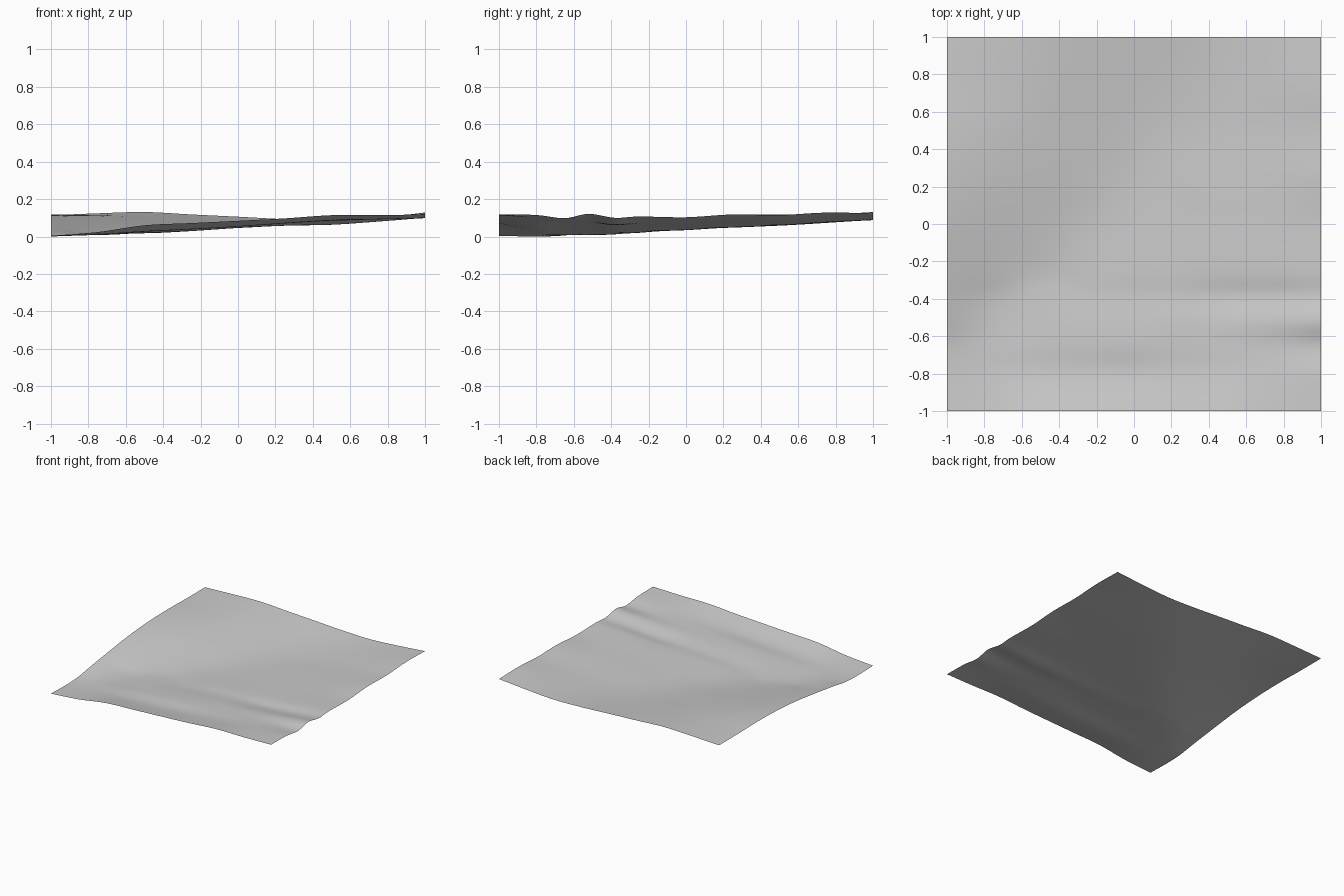
import bpy
import bmesh

# Remove the default cube if present
cube = bpy.data.objects.get("Cube")
if cube:
    bpy.data.objects.remove(cube, do_unlink=True)

STEPS = 6       # subdivisions between neighbouring control points
MM = 0.001      # section heights are given in thousandths

# Cross-sections from front to back: y position, heights from x = -1 to x = 1
SECTIONS = [
    (-1.0, [10, 30, 66, 78, 90, 103, 120, 120, 125]),
    (-.8, [6, 17, 34, 46, 60, 78, 95, 108, 121]),
    (-.65, [12, 15, 34, 50, 66, 78, 90, 98, 104]),
    (-.52, [32, 14, 30, 46, 62, 76, 88, 105, 127]),
    (-.38, [52, 19, 25, 36, 52, 64, 69, 86, 106]),
    (-.25, [69, 38, 26, 36, 55, 68, 80, 98, 113]),
    (0.0, [100, 72, 52, 40, 52, 66, 80, 96, 109]),
    (.25, [118, 100, 80, 60, 54, 66, 80, 98, 124]),
    (.5, [124, 116, 102, 82, 66, 66, 78, 95, 121]),
    (.75, [120, 122, 120, 104, 86, 79, 84, 104, 134]),
    (1.0, [120, 130, 137, 124, 112, 99, 94, 109, 130]),
]


def smooth_samples(values, steps):
    """Sample a smooth curve that passes through all the values."""
    last = len(values) - 1
    first_ghost = 2 * values[0] - values[1]
    last_ghost = 2 * values[last] - values[last - 1]
    padded = [first_ghost, *values, last_ghost]
    samples = []
    for i in range(last):
        a, b, c, d = padded[i:i + 4]
        for step in range(steps):
            t = step / steps
            tangent_in, tangent_out = (c - a) / 2, (d - b) / 2
            samples.append(
                b + tangent_in * t
                + (3 * (c - b) - 2 * tangent_in - tangent_out) * t ** 2
                + (2 * (b - c) + tangent_in + tangent_out) * t ** 3)
    samples.append(values[last])
    return samples


def make_material(name, color):
    material = bpy.data.materials.new(name)
    material.use_nodes = True
    material.diffuse_color = color
    shader = next(n for n in material.node_tree.nodes if n.type == 'BSDF_PRINCIPLED')
    shader.inputs["Base Color"].default_value = color
    return material


# Loft the sections: smooth across each one, then smooth from front to back
profiles = [smooth_samples(heights, STEPS) for _, heights in SECTIONS]
columns = [smooth_samples(list(column), STEPS) for column in zip(*profiles)]
y_positions = smooth_samples([y for y, _ in SECTIONS], STEPS)
lowest = min(min(column) for column in columns)

bm = bmesh.new()
grid = []
for i, column in enumerate(columns):
    x = 2 * i / (len(columns) - 1) - 1
    grid.append([bm.verts.new((x, y, (height - lowest) * MM))
                 for y, height in zip(y_positions, column)])

# Skin the rows with quads facing up
for near, far in zip(grid, grid[1:]):
    for j in range(len(near) - 1):
        face = bm.faces.new((near[j], far[j], far[j + 1], near[j + 1]))
        face.smooth = True

mesh = bpy.data.meshes.new("terrain_surface")
bm.to_mesh(mesh)
bm.free()
mesh.materials.append(make_material("light_grey_ground", (0.6, 0.6, 0.6, 1)))
terrain = bpy.data.objects.new("terrain_surface", mesh)
bpy.context.collection.objects.link(terrain)
